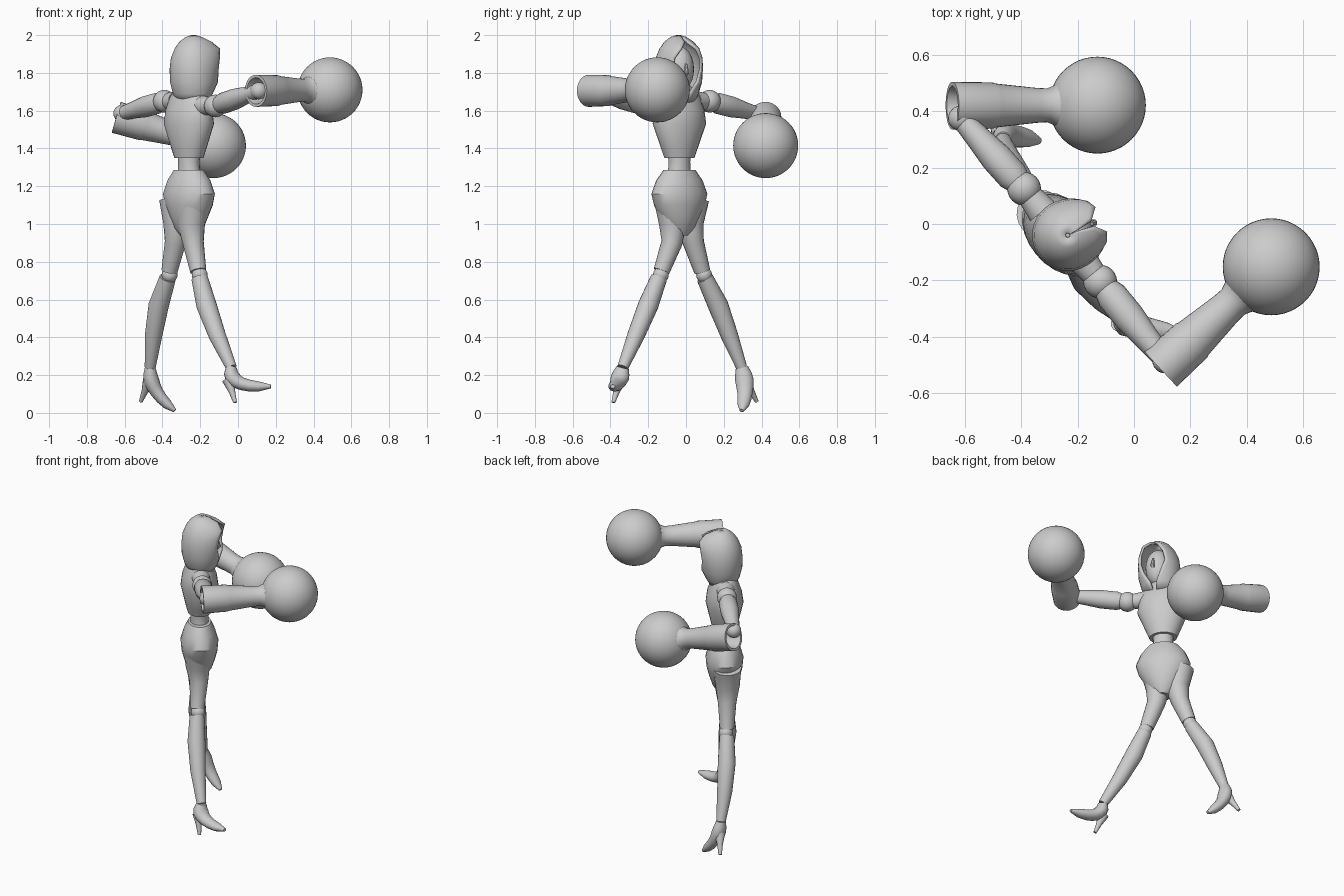
import bpy, bmesh, math
from mathutils import Vector

cube = bpy.data.objects.get("Cube")
if cube:
    bpy.data.objects.remove(cube, do_unlink=True)

grey = bpy.data.materials.new("matte grey")
grey.use_nodes = True
TONE = (0.6, 0.6, 0.6, 1)
grey.diffuse_color = TONE
grey.node_tree.nodes["Principled BSDF"].inputs["Base Color"].default_value = TONE

FRONT = Vector((0.77, 0.63, 0))      # direction the body faces
LEFT = Vector((-0.63, 0.77, 0))
CENTRE = Vector((-0.26, -0.035, 0))
UP = Vector((0, 0, 1))


def finish(name, bm, angle=40):
    """Turn a bmesh into a shaded, coloured object."""
    bmesh.ops.recalc_face_normals(bm, faces=bm.faces)
    mesh = bpy.data.meshes.new(name)
    bm.to_mesh(mesh)
    bm.free()
    obj = bpy.data.objects.new(name, mesh)
    bpy.context.collection.objects.link(obj)
    mesh.materials.append(grey)
    bpy.ops.object.select_all(action='DESELECT')
    obj.select_set(True)
    bpy.context.view_layer.objects.active = obj
    bpy.ops.object.shade_smooth_by_angle(angle=math.radians(angle))
    return obj


def loft(name, rings, wrap=True, caps=True, angle=40):
    """Skin a list of point rings."""
    bm = bmesh.new()
    rows = [[bm.verts.new(p) for p in ring] for ring in rings]
    n = len(rows[0])
    for lower, upper in zip(rows, rows[1:]):
        for i in range(n if wrap else n - 1):
            j = (i + 1) % n
            bm.faces.new((lower[i], lower[j], upper[j], upper[i]))
    if caps:
        bm.faces.new(rows[0])
        bm.faces.new(rows[-1])
    return finish(name, bm, angle)


def oval(centre, u, v, n=24):
    turns = [math.tau * i / n for i in range(n)]
    return [centre + u * math.cos(t) + v * math.sin(t) for t in turns]


def body(name, rows, angle=30):
    """Rows hold height, half width and half depth."""
    loft(name, [oval(CENTRE + UP * z, LEFT * wide, FRONT * deep)
                for z, wide, deep in rows], angle=angle)


def tube(name, points, radii, side, widen=1.0, n=20):
    """Sweep an oval along a path, one radius to each point."""
    rings = []
    for i, (p, r) in enumerate(zip(points, radii)):
        t = (points[min(i + 1, len(points) - 1)] - points[max(i - 1, 0)]).normalized()
        u = (side - t * side.dot(t)).normalized()
        rings.append(oval(p, u * r * widen, t.cross(u) * r, n))
    loft(name, rings)


def ball(name, centre, r, scale=(1, 1, 1), segments=24):
    bm = bmesh.new()
    bmesh.ops.create_uvsphere(bm, u_segments=segments, v_segments=segments // 2, radius=r)
    bmesh.ops.scale(bm, vec=scale, verts=bm.verts)
    bmesh.ops.translate(bm, vec=centre, verts=bm.verts)
    finish(name, bm)


# Torso: ribcage, waist, pelvis and neck
body("chest", [(1.35, .085, .072), (1.4, .105, .085), (1.53, .158, .115), (1.6, .15, .105),
               (1.67, .13, .08), (1.71, .09, .065), (1.74, .05, .05)])
body("waist", [(1.4, .07, .06), (1.33, .06, .055), (1.27, .064, .056), (1.2, .09, .06)])
body("pelvis", [(1.285, .095, .07), (1.23, .14, .095), (1.16, .168, .115), (1.1, .15, .11),
                (1.04, .115, .095), (.98, .085, .075), (.94, .04, .05)])
head_at = Vector((-.235, -.04, 0))
tube("neck", [head_at + UP * 1.68, head_at + UP * 1.8], [.05, .045], FRONT)

# Hood, open at the front: height, reach forward, half width, half angle of the gap
look = Vector((0.9, 0.43, 0)).normalized()
across = UP.cross(look)
HOOD = [(1.64, .07, .085, .15), (1.69, .1, .11, .22), (1.75, .13, .125, .5),
        (1.82, .145, .127, .75), (1.88, .155, .12, .72), (1.93, .15, .1, .5),
        (1.965, .1, .075, .15), (1.99, .045, .043, .05), (2, .01, .01, .02)]
hood_rings = []
for z, reach, wide, gap in HOOD:
    ring = []
    for i in range(33):
        t = gap + (math.tau - 2 * gap) * i / 32
        ahead = reach if math.cos(t) > 0 else wide
        ring.append(head_at + UP * z + look * ahead * math.cos(t) + across * wide * math.sin(t))
    hood_rings.append(ring)
hood = loft("hood", hood_rings, wrap=False, caps=False, angle=45)
shell = hood.modifiers.new("thickness", 'SOLIDIFY')
shell.thickness = 0.014
shell.offset = -1

# Face and nose inside the hood
face_at = head_at + look * .015 + UP * 1.82
ball("face", face_at, .08, (1, .95, 1.5))
tube("nose", [face_at + look * .078 + UP * .03, face_at + look * .086 - UP * .02,
              face_at + look * .076 - UP * .035], [.006, .014, .008], across, n=8)

# Hollow forearm with a flared wrist: distance from the elbow, radius
CUFF = [(.1, .05), (.04, .06), (0, .07), (0, .085), (.15, .082), (.16, .078),
        (.31, .062), (.35, .06), (.38, .072), (.405, .095), (.45, .1)]


def arm(label, *joints):
    shoulder, elbow, cuff, fist = map(Vector, joints)
    ball(label + "_shoulder_ball", shoulder, .06)
    tube(label + "_upper_arm", [shoulder.lerp(elbow, k) for k in (.08, .18, .45, .7, 1)],
         [.045, .056, .056, .046, .036], UP)
    ball(label + "_elbow_ball", elbow, .045)
    # The collar links the shoulder ball to the chest
    tube(label + "_collar", [shoulder, shoulder.lerp(CENTRE + UP * shoulder.z, .5)],
         [.04, .055], UP)
    axis = (fist - cuff).normalized()
    u = (UP - axis * UP.z * axis.z).normalized()
    v = axis.cross(u)
    stretch = (fist - cuff).length / .535
    loft(label + "_forearm", [oval(cuff + axis * d * stretch, u * r, v * r, 28)
                              for d, r in CUFF], angle=35)
    ball(label + "_glove", fist, .172, segments=48)


def leg(label, *joints):
    hip, upper, lower, knee, calf, shank, ankle, instep, toe, heel = map(Vector, joints)
    tube(label + "_thigh", [hip, upper, lower, knee.lerp(lower, .12)],
         [.085, .073, .056, .043], FRONT)
    ball(label + "_knee_ball", knee + FRONT * .006, .042)
    tube(label + "_shin", [knee.lerp(calf, .1), calf, shank, ankle],
         [.044, .054, .046, .029], FRONT)
    # The shoe curves from the ankle over the instep to the toe
    steps = [i / 7 for i in range(8)]
    path = [ankle * (1 - t) ** 2 + instep * 2 * t * (1 - t) + toe * t * t for t in steps]
    tube(label + "_shoe", path, [.028, .037, .041, .038, .034, .031, .026, .01],
         UP.cross(toe - ankle), widen=1.2)
    back = ankle.lerp(instep, .6)
    tube(label + "_heel", [back, back.lerp(heel, .5), heel], [.034, .018, .01],
         UP.cross(toe - ankle), n=12)


arm("right", (-.12, -.205, 1.625), (.11, -.485, 1.705), (.095, -.515, 1.705), (.487, -.152, 1.71))
arm("left", (-.39, .125, 1.65), (-.615, .375, 1.585), (-.645, .42, 1.565), (-.13, .422, 1.415))

leg("right", (-.235, -.085, 1.13), (-.248, -.07, 1), (-.237, -.075, .9), (-.207, -.137, .73),
    (-.167, -.2, .57), (-.11, -.265, .41), (-.035, -.335, .24),
    (-.06, -.36, .13), (.174, -.388, .14), (-.015, -.385, .055))
leg("left", (-.332, .037, 1.13), (-.322, .02, 1), (-.332, .04, .9), (-.367, .092, .73),
    (-.42, .17, .57), (-.447, .23, .41), (-.465, .295, .24),
    (-.475, .33, .12), (-.335, .295, .012), (-.515, .375, .06))
